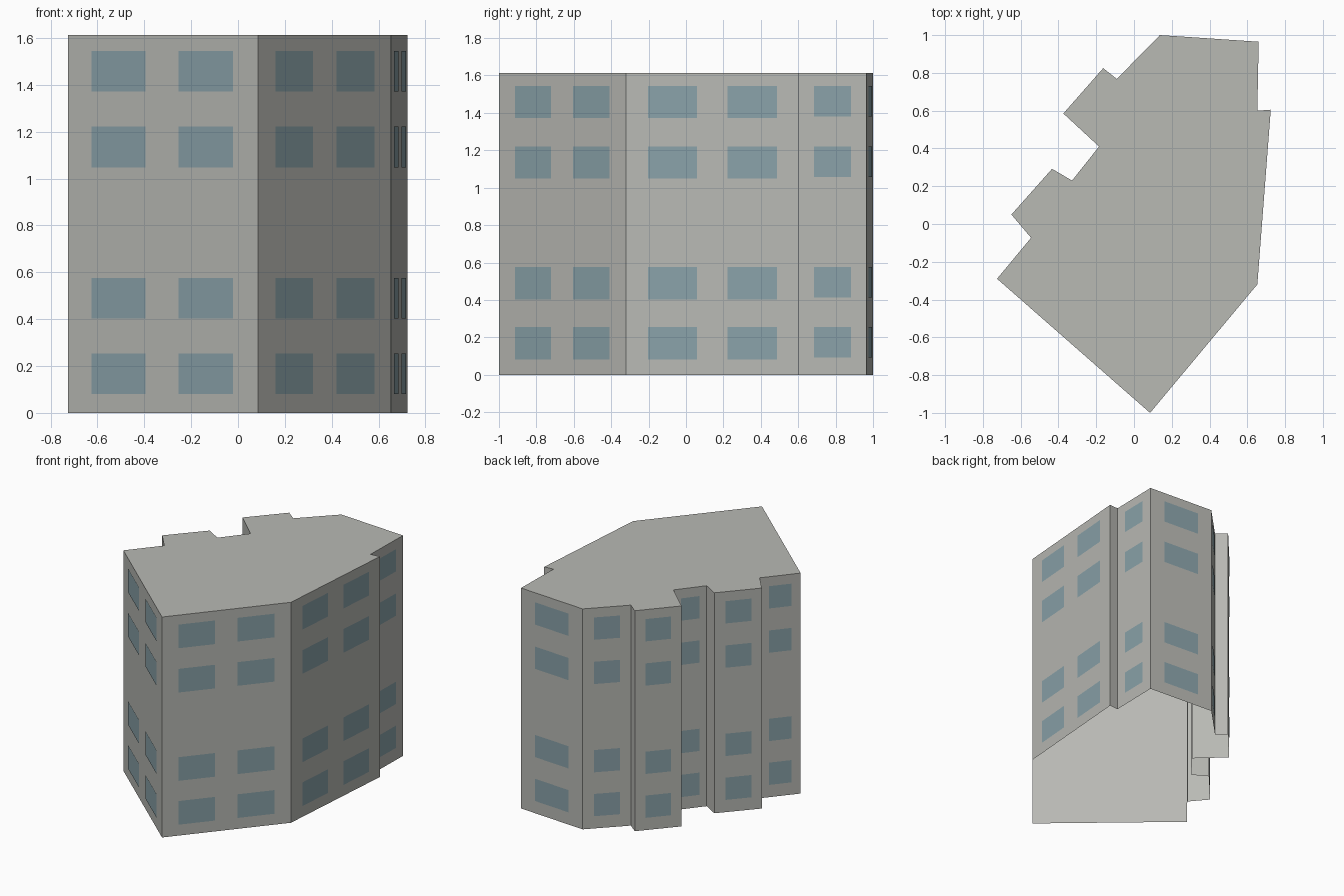
import bpy, bmesh
from mathutils import Vector

if "Cube" in bpy.data.objects:
    bpy.data.objects.remove(bpy.data.objects["Cube"])

HEIGHT = 1.613
TWO = [(0.127, 0.411), (0.585, 0.872)]  # two window columns on long walls
ONE = [(0.23, 0.775)]                   # one window column on short walls
NONE = []
SILLS = [0.081, 0.402, 1.048, 1.372]
GAP = 0.003                             # how far the panes stand off the wall

# Corner of the footprint, and the windows on the wall that starts there
OUTLINE = [
    ((0.085, -1.0), TWO), ((0.653, -0.32), TWO), ((0.724, 0.605), NONE),
    ((0.653, 0.60), ONE), ((0.66, 0.965), ONE), ((0.137, 1.0), ONE),
    ((-0.091, 0.768), NONE), ((-0.163, 0.825), ONE), ((-0.374, 0.585), NONE),
    ((-0.185, 0.41), ONE), ((-0.328, 0.23), NONE), ((-0.434, 0.292), ONE),
    ((-0.649, 0.05), NONE), ((-0.545, -0.073), ONE), ((-0.725, -0.29), TWO),
]
CORNERS = [Vector((*corner, 0)) for corner, _ in OUTLINE]
UP = Vector((0, 0, 1))


def material(name, colour):
    mat = bpy.data.materials.new(name)
    mat.use_nodes = True
    mat.diffuse_color = (*colour, 1)
    bsdf = mat.node_tree.nodes["Principled BSDF"]
    bsdf.inputs["Base Color"].default_value = (*colour, 1)
    return mat


def finish(bm, name, mat):
    """Turn the bmesh into an object of one colour."""
    mesh = bpy.data.meshes.new(name)
    bm.to_mesh(mesh)
    bm.free()
    mesh.materials.append(mat)
    bpy.context.collection.objects.link(bpy.data.objects.new(name, mesh))


# Wall of the building, open underneath, closed by a flat roof
shell = bmesh.new()
base = [shell.verts.new(c) for c in CORNERS]
top = [shell.verts.new(c + UP * HEIGHT) for c in CORNERS]
shell.faces.new(top)
for i in range(len(base)):
    shell.faces.new((base[i - 1], base[i], top[i], top[i - 1]))
finish(shell, "walls_and_roof", material("warm grey wall", (0.482, 0.487, 0.457)))

# Window panes, set just in front of each wall
panes = bmesh.new()
for i, (_, columns) in enumerate(OUTLINE):
    start = CORNERS[i]
    along = CORNERS[(i + 1) % len(CORNERS)] - start
    outward = along.cross(UP).normalized() * GAP
    lift = 0.01 if columns is ONE else 0
    for left, right in columns:
        for sill in SILLS:
            low, high = sill + lift, sill + 0.173
            corners = [(left, low), (right, low), (right, high), (left, high)]
            panes.faces.new([panes.verts.new(start + along * t + outward + UP * z)
                             for t, z in corners])
finish(panes, "window_panes", material("blue grey glass", (0.254, 0.362, 0.397)))
